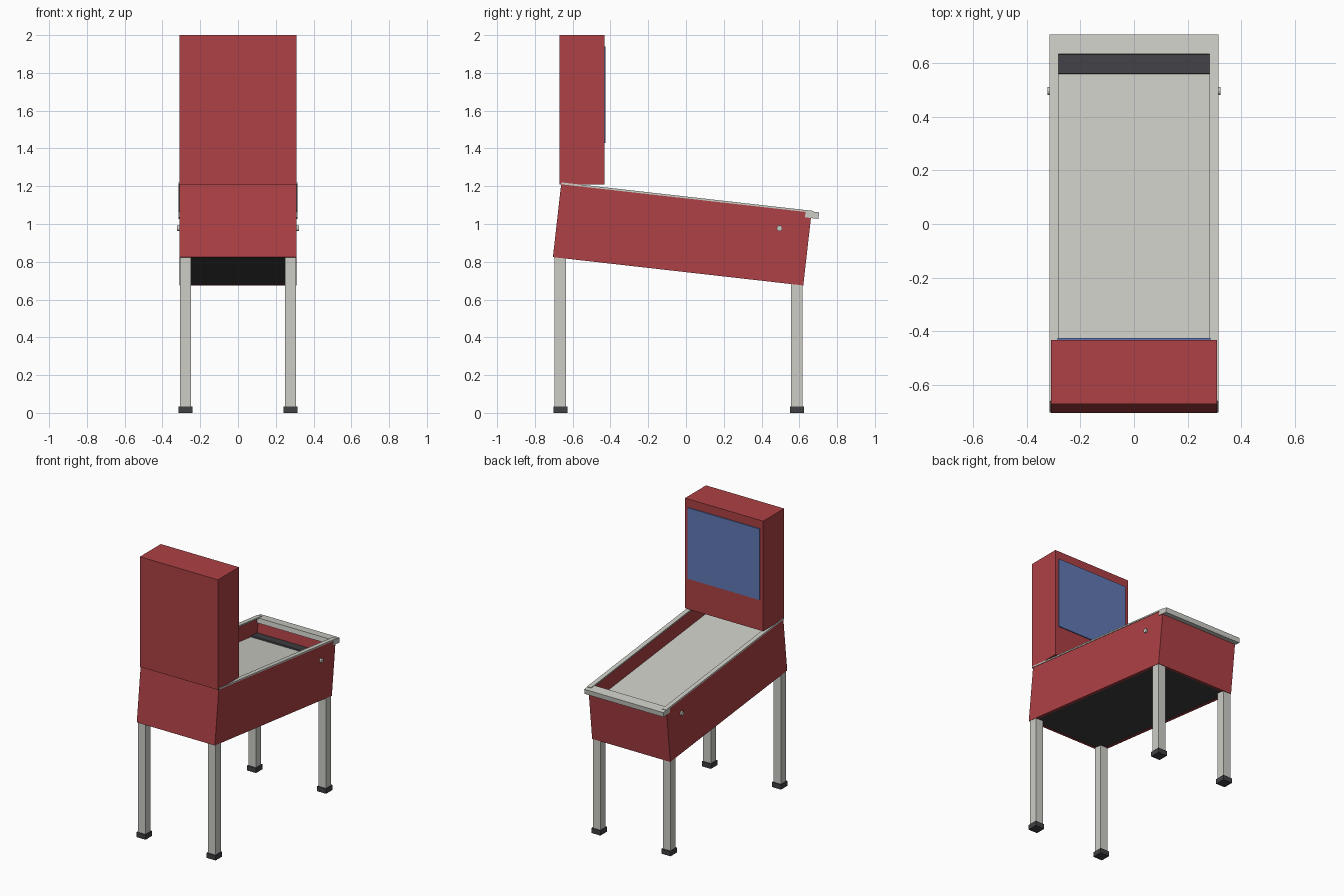
import bpy, bmesh, math
from mathutils import Matrix, Vector

old = bpy.data.objects.get("Cube")
if old:
    bpy.data.objects.remove(old)


def material(name, rgb):
    m = bpy.data.materials.new(name)
    m.use_nodes = True
    color = (*rgb, 1)
    m.diffuse_color = color
    m.node_tree.nodes["Principled BSDF"].inputs["Base Color"].default_value = color
    return m


red = material("red_paint", (0.42, 0.052, 0.058))
metal = material("light_grey", (0.61, 0.61, 0.57))
dark = material("charcoal", (0.053, 0.053, 0.06))
blue = material("blue_glass", (0.12, 0.19, 0.46))

# The cabinet is tilted about x, so its parts are built level and then turned
TILT = Matrix.Translation((0, -0.02, 0.9425)) @ Matrix.Rotation(math.radians(-6.45), 4, "X")
LEVEL = Matrix.Identity(4)


def finish(name, bm, mat, frame):
    me = bpy.data.meshes.new(name)
    bm.to_mesh(me)
    bm.free()
    me.materials.append(mat)
    ob = bpy.data.objects.new(name, me)
    ob.matrix_world = frame
    bpy.context.collection.objects.link(ob)
    return ob


def box(name, mat, xs, ys, zs, frame=LEVEL):
    bm = bmesh.new()
    lo, hi = (Vector(p) for p in zip(xs, ys, zs))
    place = Matrix.Translation((lo + hi) / 2) @ Matrix.Diagonal((*(hi - lo), 1))
    bmesh.ops.create_cube(bm, size=1, matrix=place)
    return finish(name, bm, mat, frame)


W, L, H, T = 0.31, 0.667, 0.194, 0.02   # half width, length, height; wall thickness
inner = (-W + T, W - T)

# Cabinet end walls, floor and playing surface
box("cabinet_front_wall", red, inner, (-L, -L + T), (-H, H), TILT)
box("cabinet_back_wall", red, inner, (L - T, L), (-H, H), TILT)
box("cabinet_floor", dark, inner, (-L + T, L - T), (-H + 0.002, -H + 0.02), TILT)
box("playfield", metal, inner, (-L + T, L - T), (0.065, 0.083), TILT)
box("apron", dark, inner, (0.573, L - T), (0.083, 0.093), TILT)
box("lock_bar", metal, (-0.314, 0.314), (0.635, 0.707), (0.165, 0.2), TILT)

# Head box with its display glass
box("head_box", red, (-W, W), (-0.67, -0.432), (1.21, 2.0))
box("display_glass", blue, (-0.285, 0.285), (-0.432, -0.425), (1.43, 1.94))

# Paired parts: walls, rails, buttons, legs and feet
for side, s in (("left", 1), ("right", -1)):
    def span(a, b):
        return tuple(sorted((a * s, b * s)))

    box(side + "_cabinet_wall", red, span(W - T, W), (-L, L), (-H, H), TILT)
    box(side + "_rail", metal, span(0.282, 0.314), (-L, 0.675), (H, H + 0.01), TILT)

    bm = bmesh.new()
    bmesh.ops.create_cone(bm, cap_ends=True, segments=12, radius1=0.015, radius2=0.015,
                          depth=0.02, matrix=Matrix.Rotation(math.pi / 2, 4, "Y"))
    finish(side + "_button", bm, metal, Matrix.Translation((s * 0.312, 0.495, 0.977)))

    for end, y, top in (("front", -0.665, 0.84), ("back", 0.587, 0.71)):
        box(f"{end}_{side}_leg", metal, span(0.248, 0.308), (y - 0.03, y + 0.03), (0.035, top))
        box(f"{end}_{side}_foot", dark, span(0.242, 0.314), (y - 0.037, y + 0.037), (0, 0.035))
